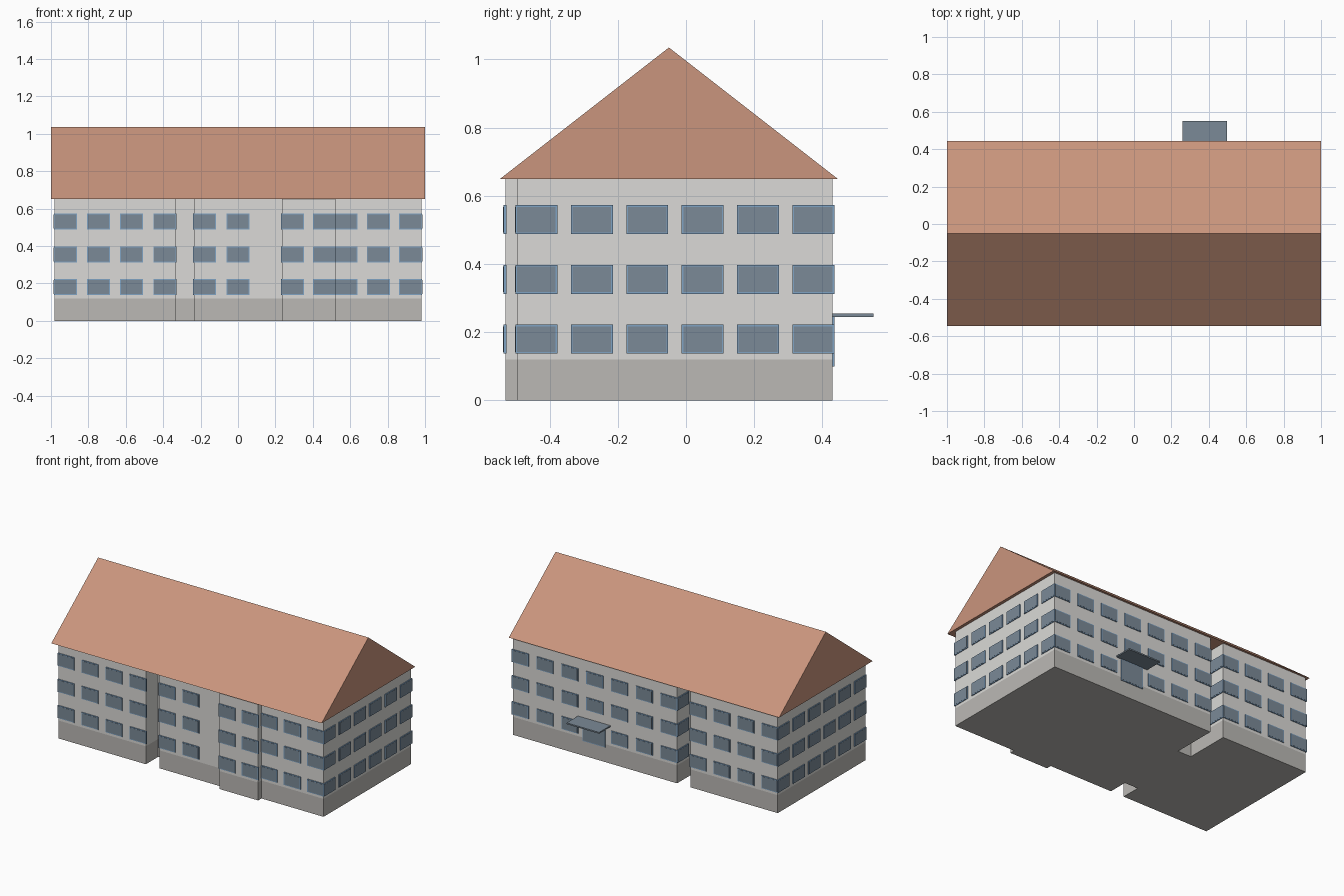
import bpy
import bmesh
from mathutils import Vector, Matrix

if "Cube" in bpy.data.objects:
    bpy.data.objects.remove(bpy.data.objects["Cube"])


def material(name, rgb):
    """Flat colour from 0-255 sRGB values."""
    lin = [((c / 255 + 0.055) / 1.055) ** 2.4 for c in rgb] + [1.0]
    mat = bpy.data.materials.new(name)
    mat.use_nodes = True
    mat.diffuse_color = lin
    mat.node_tree.nodes["Principled BSDF"].inputs["Base Color"].default_value = lin
    return mat


PLASTER = material("light plaster", (219, 218, 215))
PLINTH = material("grey plinth", (187, 185, 181))
TILES = material("terracotta roof", (202, 149, 125))
GLASS = material("slate glass", (123, 138, 151))
FRAME = material("blue frame", (128, 163, 196))


def finish(name, bm, *mats):
    bmesh.ops.recalc_face_normals(bm, faces=bm.faces)
    mesh = bpy.data.meshes.new(name)
    bm.to_mesh(mesh)
    bm.free()
    for m in mats:
        mesh.materials.append(m)
    obj = bpy.data.objects.new(name, mesh)
    bpy.context.collection.objects.link(obj)
    return obj


def prism(bm, points, offset):
    """Extrude a closed outline by a vector."""
    face = bm.faces.new([bm.verts.new(p) for p in points])
    new = bmesh.ops.extrude_face_region(bm, geom=[face], use_keep_orig=True)["geom"]
    bmesh.ops.translate(bm, vec=offset, verts=[v for v in new if isinstance(v, bmesh.types.BMVert)])


def box(bm, centre, along, out, size):
    """Box with its width along one direction and depth along another."""
    up = Vector((0, 0, 1))
    rot = Matrix((along, out, up)).transposed().to_4x4()
    mat = Matrix.Translation(centre) @ rot @ Matrix.Diagonal((*size, 1))
    bmesh.ops.create_cube(bm, size=1, matrix=mat)


# Footprint, anticlockwise from the front corner at -x, with windows per floor on each side
EAVE, PLINTH_TOP = 0.65, 0.12
FRONT, BACK = -0.495, 0.43
OUTLINE = [
    (-0.98, FRONT, 4), (-0.335, FRONT, 0), (-0.335, -0.365, 0), (-0.235, -0.365, 0),
    (-0.235, FRONT, 3), (0.235, FRONT, 0), (0.235, -0.53, 2), (0.52, -0.53, 0),
    (0.52, FRONT, 3), (0.98, FRONT, 6), (0.98, BACK, 7), (-0.235, BACK, 2),
    (-0.235, 0.13, 0), (-0.335, 0.13, 2), (-0.335, BACK, 4), (-0.98, BACK, 6),
]
MIDDLE_SIDE, BACK_SIDE = 4, 10

# Walls, with the plinth as a separate band of faces
bm = bmesh.new()
prism(bm, [(x, y, 0) for x, y, n in OUTLINE], (0, 0, EAVE))
bmesh.ops.bisect_plane(bm, geom=bm.verts[:] + bm.edges[:] + bm.faces[:],
                       plane_co=(0, 0, PLINTH_TOP), plane_no=(0, 0, 1))
for f in bm.faces:
    f.material_index = int(f.calc_center_median().z < PLINTH_TOP)
finish("walls", bm, PLASTER, PLINTH)

# Gabled roof
bm = bmesh.new()
prism(bm, [(-1, -0.545, EAVE), (-1, 0.445, EAVE), (-1, -0.05, 1.035)], (2, 0, 0))
finish("roof", bm, TILES)

# Windows: a thin frame plate with a slightly prouder pane
WIDTH, HEIGHT, LAP, RIM = 0.123, 0.085, 0.005, 0.005
FLOORS = [0.18, 0.355, 0.53]
frames, panes = bmesh.new(), bmesh.new()
for i, (x, y, count) in enumerate(OUTLINE):
    if not count:
        continue
    start = Vector((x, y, 0))
    end = Vector((*OUTLINE[(i + 1) % len(OUTLINE)][:2], 0))
    along = (end - start).normalized()
    out = Vector((along.y, -along.x, 0))
    pitch = ((end - start).length + 2 * LAP - WIDTH) / (count - 1)
    for k in range(count):
        if i == MIDDLE_SIDE and k == count - 1:
            continue                       # blank wall bay
        for floor, z in enumerate(FLOORS):
            if i == BACK_SIDE and k == 3 and floor == 0:
                continue                   # door bay
            c = start + along * (WIDTH / 2 - LAP + k * pitch) + Vector((0, 0, z))
            box(frames, c + out * 0.001, along, out, (WIDTH, 0.008, HEIGHT))
            box(panes, c + out * 0.002, along, out,
                (WIDTH - 2 * RIM, 0.008, HEIGHT - 2 * RIM))
finish("window_frames", frames, FRAME)
finish("window_panes", panes, GLASS)

# Back entrance: door with frame, and canopy
X, Y = Vector((1, 0, 0)), Vector((0, 1, 0))
for name, proud, size, mat in (
        ("door_frame", 0.001, (0.17, 0.008, 0.145), FRAME),
        ("door", 0.002, (0.16, 0.008, 0.135), GLASS)):
    bm = bmesh.new()
    box(bm, Vector((0.378, BACK + proud, 0.172)), X, Y, size)
    finish(name, bm, mat)
bm = bmesh.new()
box(bm, Vector((0.378, 0.489, 0.25)), X, Y, (0.24, 0.122, 0.009))
finish("entrance_canopy", bm, GLASS)
